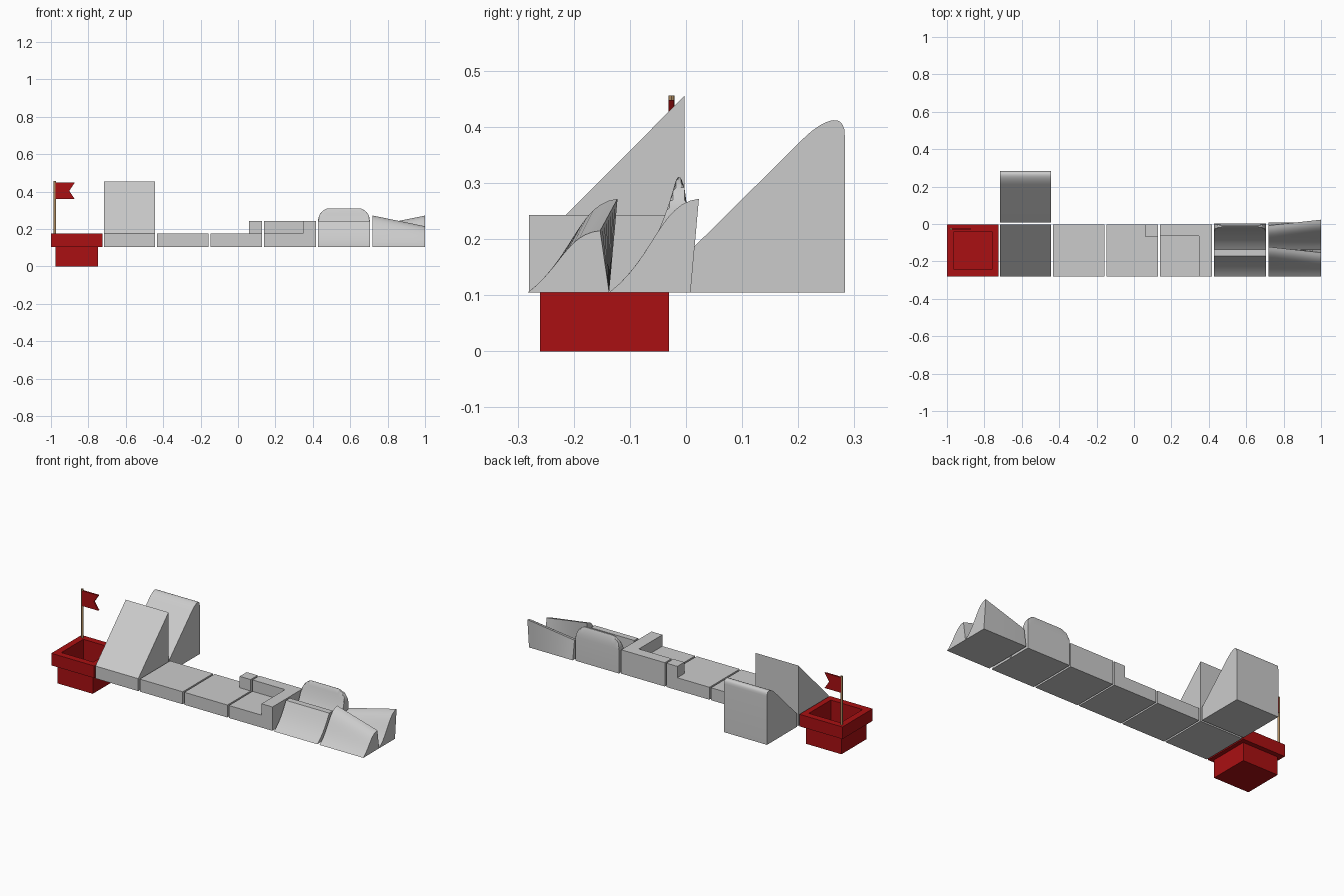
import bpy, bmesh, math

if "Cube" in bpy.data.objects:
    bpy.data.objects.remove(bpy.data.objects["Cube"])

def material(name, rgb):
    m = bpy.data.materials.new(name)
    m.diffuse_color = (*rgb, 1)
    m.use_nodes = True
    m.node_tree.nodes["Principled BSDF"].inputs["Base Color"].default_value = m.diffuse_color
    return m

GREY = material("light grey", (0.6, 0.6, 0.6))
RED = material("deep red", (0.4, 0.005, 0.006))
WOOD = material("tan wood", (0.42, 0.26, 0.12))

def finish(name, bm, mat, smooth=False):
    bmesh.ops.recalc_face_normals(bm, faces=bm.faces)
    me = bpy.data.meshes.new(name)
    bm.to_mesh(me)
    bm.free()
    me.materials.append(mat)
    ob = bpy.data.objects.new(name, me)
    bpy.context.collection.objects.link(ob)
    if smooth:
        bpy.ops.object.select_all(action='DESELECT')
        ob.select_set(True)
        bpy.context.view_layer.objects.active = ob
        bpy.ops.object.shade_smooth_by_angle(angle=math.radians(30))
    return ob

def loft(name, sections, mat=GREY, smooth=False):
    """Skin closed sections that share a point count, with end caps."""
    bm = bmesh.new()
    rings = [[bm.verts.new(p) for p in s] for s in sections]
    n = len(rings[0])
    for a, b in zip(rings, rings[1:]):
        for i in range(n):
            j = (i + 1) % n
            bm.faces.new((a[i], a[j], b[j], b[i]))
    bm.faces.new(rings[0])
    bm.faces.new(rings[-1])
    return finish(name, bm, mat, smooth)

def extrude_x(name, profile, x0, x1, mat=GREY, smooth=False):
    return loft(name, [[(x, y, z) for y, z in profile] for x in (x0, x1)], mat, smooth)

def extrude_z(name, outline, z0, z1, mat=GREY):
    return loft(name, [[(x, y, z) for x, y in outline] for z in (z0, z1)], mat)

def rect(x0, x1, y0, y1):
    return [(x0, y0), (x1, y0), (x1, y1), (x0, y1)]

def bezier(a, b, c, d, n=12):
    out = []
    for i in range(n + 1):
        t = i / n
        u = 1 - t
        out.append(tuple(u**3*p + 3*u*u*t*q + 3*u*t*t*r + t**3*s
                         for p, q, r, s in zip(a, b, c, d)))
    return out

Z0, Z1, Z2 = 0.105, 0.177, 0.243      # tile underside, floor, wall top
Y0, Y1 = -0.28, -0.003                # tile front and back

# Hollow cup: outline rings running from outside bottom to inside floor
rings = [(-0.975, -0.748, -0.26, -0.03, 0), (-0.975, -0.748, -0.26, -0.03, Z0),
         (-1.0, -0.725, Y0, Y1, Z0), (-1.0, -0.725, Y0, Y1, 0.175),
         (-0.962, -0.758, -0.242, -0.041, 0.175), (-0.962, -0.758, -0.242, -0.041, 0.015)]
loft("cup", [[(x, y, r[4]) for x, y in rect(*r[:4])] for r in rings], RED)

# Flag pole and swallowtail flag
extrude_z("flag_pole", [(-0.979 + 0.0065 * math.cos(a * math.pi / 6),
                         -0.026 + 0.0055 * math.sin(a * math.pi / 6)) for a in range(12)],
          0.17, 0.456, WOOD)
flag = [(-0.977, 0.36), (-0.873, 0.36), (-0.902, 0.404), (-0.873, 0.448), (-0.977, 0.448)]
loft("flag", [[(x, y, z) for x, z in flag] for y in (-0.031, -0.021)], RED)

# Straight ramp and the round-topped ramp behind it
extrude_x("ramp", [(Y0, Z0), (Y0, Z1), (Y1, 0.455), (Y1, Z0)], -0.717, -0.443)
extrude_x("rounded_ramp", [(0.008, Z0), (0.008, 0.18)]
          + bezier((0.21, 0.38), (0.235, 0.405), (0.283, 0.435), (0.283, 0.385))
          + [(0.283, Z0)], -0.717, -0.443, smooth=True)

# Flat tile
extrude_z("flat_tile", rect(-0.433, -0.158, Y0, Y1), Z0, Z1)

# Tile with a corner post (stacked outlines)
extrude_z("post_tile", rect(-0.148, 0.128, Y0, Y1), Z0, Z1)
extrude_z("corner_post", rect(0.058, 0.128, -0.067, Y1), Z1, Z2)

# Tile with an L-shaped wall
extrude_z("walled_tile", rect(0.138, 0.417, Y0, Y1), Z0, Z1)
extrude_z("corner_wall", [(0.138, -0.065), (0.347, -0.065), (0.347, Y0),
                          (0.417, Y0), (0.417, Y1), (0.138, Y1)], Z1, Z2)

# Front half of the curved bank: quarter pipe up to a flat ledge
YF, YR = -0.282, -0.137
prof = bezier((0, Z0), (0.05, 0.14), (0.08, 0.19), (0.11, Z2)) + [(0.145, Z2), (0.145, Z0)]
extrude_x("low_bank", [(YF + y, z) for y, z in prof], 0.428, 0.705, smooth=True)

# Rear half: taller bank whose crest has rounded ends
prof = (bezier((0, Z0), (0.06, 0.15), (0.09, 0.2), (0.119, 0.305), 16)
        + [(0.123, 0.311), (0.128, 0.309), (0.134, 0.293), (0.138, 0.265), (0.14, Z2), (0.14, Z0)])
left = []
for i in range(9):
    a = i / 8 * math.pi / 2
    left.append((0.065 * (1 - math.cos(a)), Z2 + 0.069 * math.sin(a)))
stations = [(0.428 + d, c) for d, c in left] + [(0.705 - d, c) for d, c in reversed(left)]
loft("high_bank", [[(x, YR + y, min(z, c)) for y, z in prof] for x, c in stations], smooth=True)

# Twisted waves: each fades from a tall crest to a short one, in opposite directions
tall = bezier((0, Z0), (0.08, 0.165), (0.09, 0.265), (0.16, 0.272)) + [(0.145, Z0)]
short = bezier((0, Z0), (0.06, 0.15), (0.07, 0.21), (0.129, 0.215)) + [(0.145, Z0)]
for name, y0, start, end in (("front_wave", YF, tall, short), ("rear_wave", YR, short, tall)):
    secs = []
    for i in range(9):
        t = i / 8
        secs.append([(0.72 + 0.28 * t, y0 + p[0] * (1 - t) + q[0] * t, p[1] * (1 - t) + q[1] * t)
                     for p, q in zip(start, end)])
    loft(name, secs, smooth=True)
